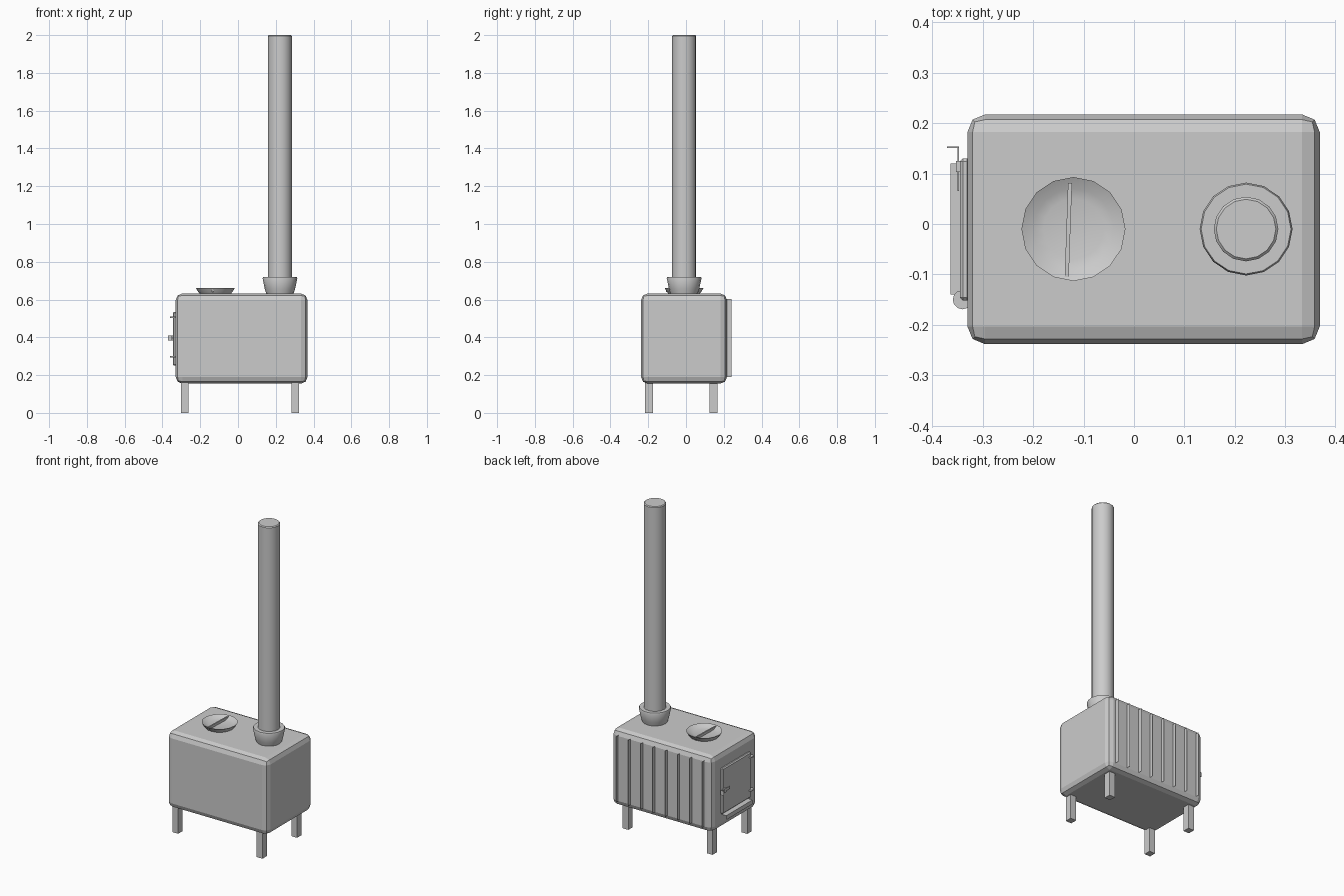
import bpy, bmesh, math

if "Cube" in bpy.data.objects:
    bpy.data.objects.remove(bpy.data.objects["Cube"])


def make(name, verts, faces, smooth=None):
    me = bpy.data.meshes.new(name)
    me.from_pydata(verts, [], faces)
    ob = bpy.data.objects.new(name, me)
    bpy.context.collection.objects.link(ob)
    if smooth:
        bpy.ops.object.select_all(action='DESELECT')
        bpy.context.view_layer.objects.active = ob
        ob.select_set(True)
        bpy.ops.object.shade_smooth_by_angle(angle=math.radians(smooth))
    return ob


def box(name, lo, hi):
    v = [(x, y, z) for x in (lo[0], hi[0]) for y in (lo[1], hi[1]) for z in (lo[2], hi[2])]
    f = [(0, 1, 3, 2), (4, 6, 7, 5), (0, 4, 5, 1), (2, 3, 7, 6), (0, 2, 6, 4), (1, 5, 7, 3)]
    return make(name, v, f)


def bevel(ob, width, segments):
    m = ob.modifiers.new("bevel", 'BEVEL')
    m.width, m.segments = width, segments


def lathe(name, cx, cy, profile, n=16, smooth=40):
    """Revolve (radius, z) pairs, listed bottom to top, and cap both ends."""
    v = [(cx + r * math.cos(2 * math.pi * i / n), cy + r * math.sin(2 * math.pi * i / n), z)
         for r, z in profile for i in range(n)]
    f = [(k * n + i, k * n + (i + 1) % n, (k + 1) * n + (i + 1) % n, (k + 1) * n + i)
         for k in range(len(profile) - 1) for i in range(n)]
    f.append(tuple(range(n))[::-1])
    f.append(tuple(range((len(profile) - 1) * n, len(profile) * n)))
    return make(name, v, f, smooth)


# firebox with chamfered edges
bevel(box("firebox", (-0.33, -0.238, 0.155), (0.368, 0.217, 0.632)), 0.035, 2)

# four square legs
for i, x in enumerate((-0.302, 0.282)):
    for j, y in enumerate((-0.218, 0.125)):
        box(f"leg_{i}_{j}", (x, y, 0), (x + 0.04, y + 0.043, 0.165))

# thin cooling fins along the back
for i in range(8):
    x = 0.3175 - 0.085 * i
    make(f"back_fin_{i}", [(x, 0.21, 0.19), (x, 0.24, 0.19), (x, 0.24, 0.602), (x, 0.21, 0.602)],
         [(0, 1, 2, 3)])

# dished cooking lid with a grip bar across it
lathe("cooking_lid", -0.12, -0.01,
      [(0.08, 0.628), (0.091, 0.641), (0.103, 0.661), (0.08, 0.649), (0.06, 0.644)])
grip = box("lid_grip", (-0.004, -0.093, -0.012), (0.004, 0.093, 0.009))
grip.location = (-0.13, -0.012, 0.651)
grip.rotation_euler = (0, 0, math.radians(-2))

# flue collar and chimney pipe
lathe("flue_collar", 0.222, -0.01,
      [(0.07, 0.625), (0.08, 0.655), (0.092, 0.713), (0.089, 0.72), (0.064, 0.72), (0.06, 0.71)])
lathe("chimney_pipe", 0.222, -0.01,
      [(0.064, 0.63), (0.064, 1.995), (0.059, 2.0)])

# door on the left end
bevel(box("door", (-0.345, -0.152, 0.25), (-0.325, 0.13, 0.535)), 0.006, 1)

# hinge knuckles
for i, z in enumerate((0.298, 0.506)):
    lathe(f"hinge_{i}", -0.34, -0.15, [(0.019, z - 0.004), (0.019, z + 0.004)], 12)

# latch lever, turned-out grip and pivot
box("latch_lever", (-0.35, 0.065, 0.388), (-0.347, 0.154, 0.404))
box("latch_grip", (-0.37, 0.151, 0.382), (-0.347, 0.154, 0.411))
box("latch_pivot", (-0.353, 0.103, 0.383), (-0.343, 0.125, 0.409))

# thin ash ledge with a turned-down lip
make("ash_ledge",
     [(x, y, z) for x, z in ((-0.33, 0.243), (-0.363, 0.243), (-0.363, 0.217))
      for y in (-0.14, 0.12)],
     [(0, 1, 3, 2), (2, 3, 5, 4)])
